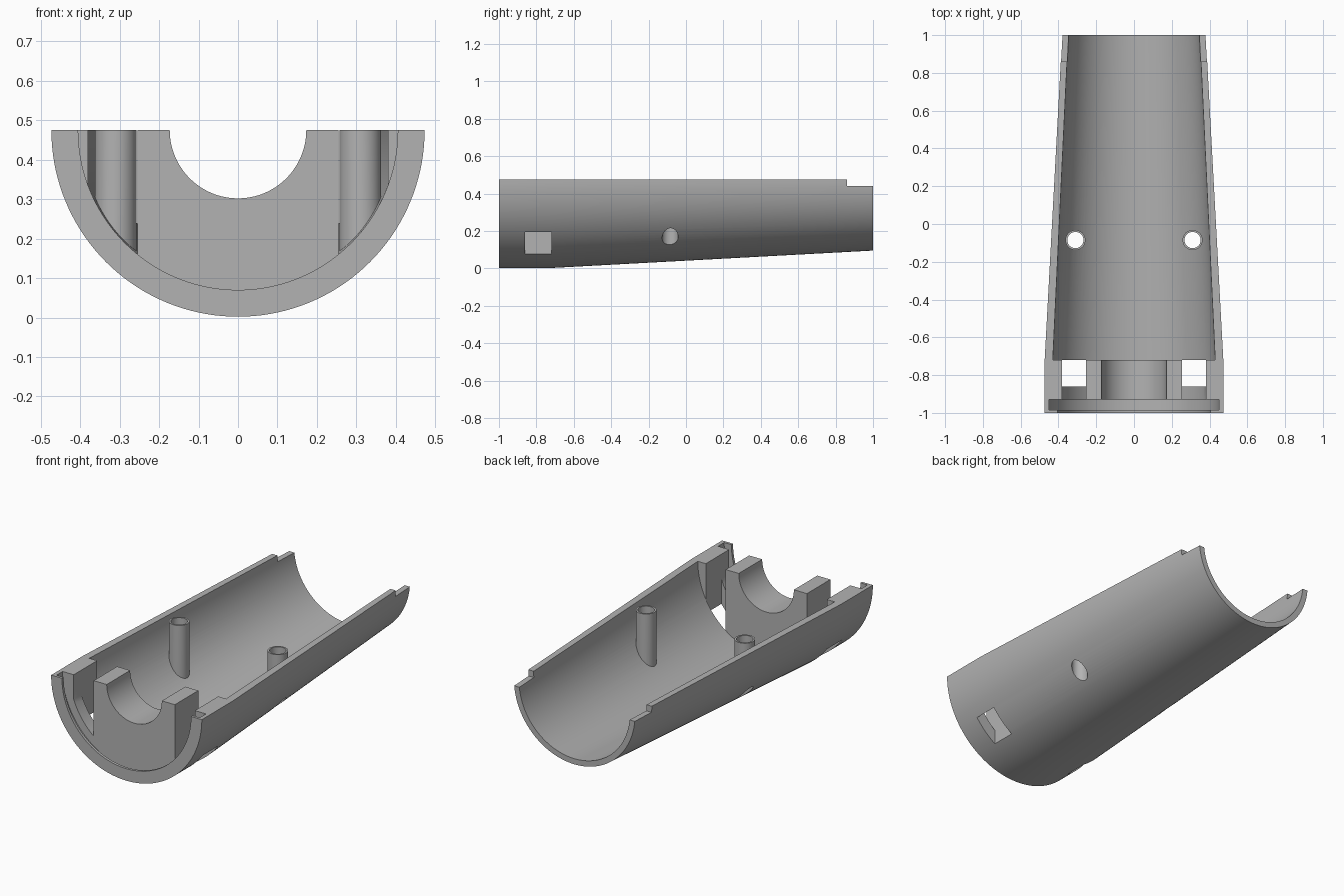
import bpy, bmesh, math
from mathutils import Matrix, Vector

if "Cube" in bpy.data.objects:
    bpy.data.objects.remove(bpy.data.objects["Cube"])

AXIS = 0.475      # height of the split plane and of the shell axis
SEG = 72

grey = bpy.data.materials.new("plain_grey")
grey.use_nodes = True
grey.diffuse_color = (0.45, 0.45, 0.45, 1)
grey.node_tree.nodes["Principled BSDF"].inputs["Base Color"].default_value = (0.45, 0.45, 0.45, 1)


def make(name, bm):
    bmesh.ops.recalc_face_normals(bm, faces=bm.faces)
    mesh = bpy.data.meshes.new(name)
    bm.to_mesh(mesh)
    bm.free()
    mesh.materials.append(grey)
    ob = bpy.data.objects.new(name, mesh)
    bpy.context.collection.objects.link(ob)
    return ob


def half_revolve(name, profile):
    """Sweep a closed (radius, y) profile through the lower half turn."""
    bm = bmesh.new()
    rings = []
    for i in range(SEG + 1):
        a = math.pi * i / SEG
        rings.append([bm.verts.new((r * math.cos(a), y, AXIS - r * math.sin(a)))
                      for r, y in profile])
    n = len(profile)
    for a, b in zip(rings, rings[1:]):
        for j in range(n):
            k = (j + 1) % n
            bm.faces.new((a[j], a[k], b[k], b[j]))
    bm.faces.new(rings[0])
    bm.faces.new(rings[-1])
    return make(name, bm)


def prism(name, outline, y0, y1):
    """Extrude an (x, z) outline along y."""
    bm = bmesh.new()
    face = bm.faces.new([bm.verts.new((x, y0, z)) for x, z in outline])
    ext = bmesh.ops.extrude_face_region(bm, geom=[face])
    moved = [v for v in ext["geom"] if isinstance(v, bmesh.types.BMVert)]
    bmesh.ops.translate(bm, verts=moved, vec=(0, y1 - y0, 0))
    return make(name, bm)


def post(name, x, y, radius, z0, z1):
    bm = bmesh.new()
    bmesh.ops.create_cone(bm, cap_ends=True, segments=40, radius1=radius, radius2=radius,
                          depth=z1 - z0, matrix=Matrix.Translation((x, y, (z0 + z1) / 2)))
    return make(name, bm)


def combine(target, tool, operation):
    mod = target.modifiers.new(tool.name, "BOOLEAN")
    mod.object, mod.operation, mod.solver = tool, operation, "EXACT"
    bpy.context.view_layer.objects.active = target
    bpy.ops.object.modifier_apply(modifier=mod.name)
    bpy.data.objects.remove(tool)


# Tapered half shell with front lip, groove and saddle bulkhead
shell = half_revolve("half_shell", [
    (0.473, -1), (0.473, -0.72), (0.38, 1), (0.348, 1), (0.43, -0.72),
    (0.173, -0.72), (0.173, -0.93), (0.45, -0.93), (0.45, -0.985),
    (0.405, -0.985), (0.405, -1)])

X0, X1 = 0.255, 0.38
for s in (-1, 1):
    # Slot through the bulkhead, its floor following the shell
    xs = [X0 + (X1 - X0) * i / 10 for i in range(11)]
    floor = [(s * x, AXIS - math.sqrt(0.405 ** 2 - x * x)) for x in xs]
    combine(shell, prism("slot_cutter", floor + [(s * X1, 0.6), (s * X0, 0.6)],
                         -0.95, -0.715), "DIFFERENCE")
    # Window through the wall below the slot
    combine(shell, prism("window_cutter", [(s * X0, -0.1), (s * X1, -0.1),
                                           (s * X1, 0.6), (s * X0, 0.6)],
                         -0.86, -0.72), "DIFFERENCE")
    # Screw post whose foot is sunk into the curved wall
    boss = post("screw_post", s * 0.31, -0.085, 0.053, 0, AXIS)
    for v in boss.data.vertices:
        if v.co.z < 0.1:
            v.co.z = AXIS - math.sqrt(0.42 ** 2 - v.co.x ** 2)
    combine(shell, boss, "UNION")
    combine(shell, post("screw_hole_cutter", s * 0.31, -0.085, 0.043, -0.1, 0.6), "DIFFERENCE")

# Lowered rim at the back end
combine(shell, prism("rim_notch_cutter", [(-0.6, 0.44), (0.6, 0.44), (0.6, 0.6), (-0.6, 0.6)],
                     0.86, 1.1), "DIFFERENCE")

bpy.ops.object.select_all(action="DESELECT")
shell.select_set(True)
bpy.context.view_layer.objects.active = shell
bpy.ops.object.shade_smooth_by_angle(angle=math.radians(30))
